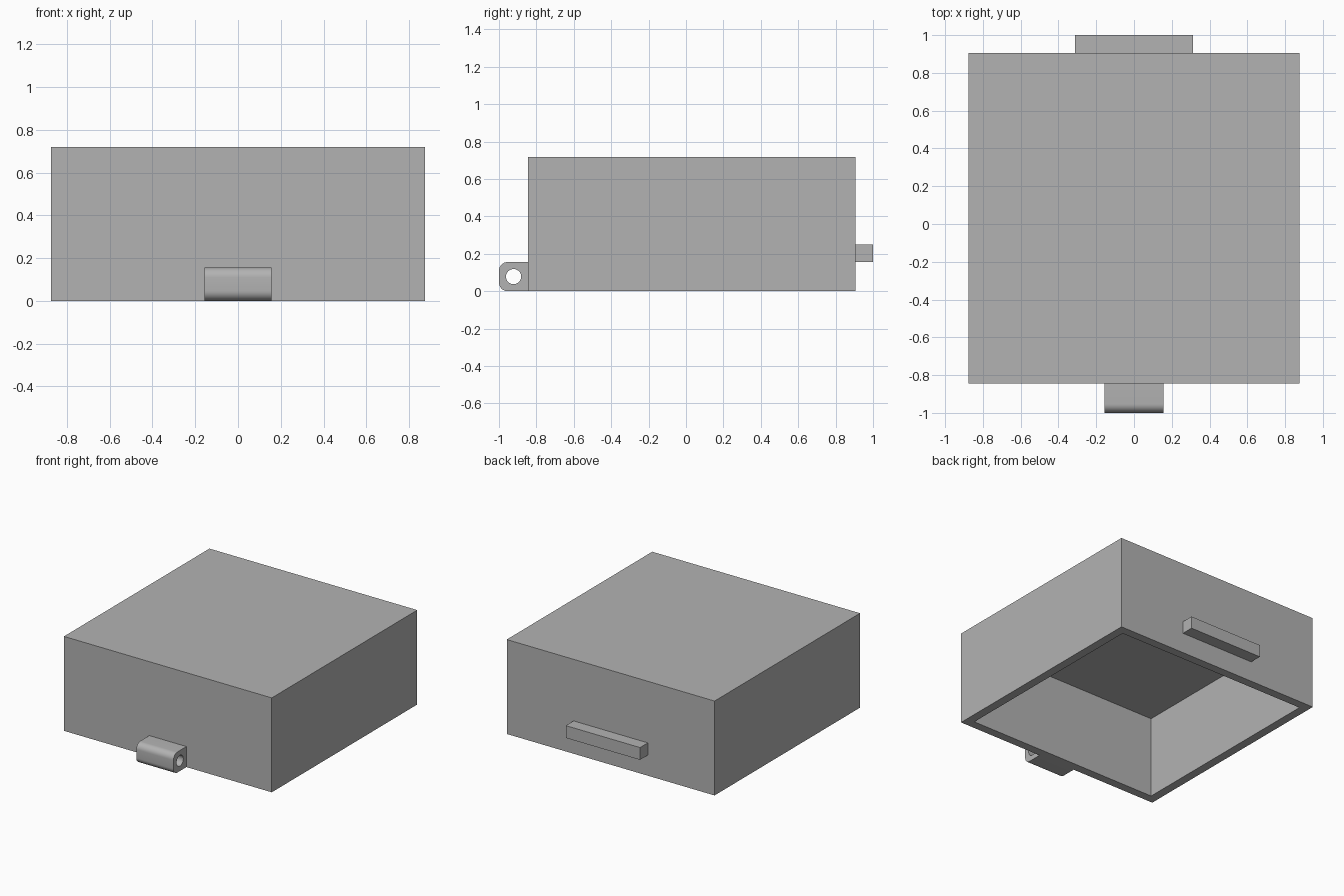
import bpy, bmesh, math
from mathutils import Matrix

if "Cube" in bpy.data.objects:
    bpy.data.objects.remove(bpy.data.objects["Cube"], do_unlink=True)

U = 1 / 32            # one design unit; the model is 64 units long

grey = bpy.data.materials.new("plain grey")
grey.use_nodes = True
grey.diffuse_color = (0.45, 0.45, 0.45, 1)
grey.node_tree.nodes["Principled BSDF"].inputs["Base Color"].default_value = grey.diffuse_color


def box_mesh(x, y, z):
    """Box as a bmesh from (low, high) pairs in design units."""
    bm = bmesh.new()
    bmesh.ops.create_cube(bm, size=1)
    for v in bm.verts:
        v.co = [U * (r[1] if c > 0 else r[0]) for c, r in zip(v.co, (x, y, z))]
    return bm


def finish(bm, name):
    mesh = bpy.data.meshes.new(name)
    bm.to_mesh(mesh)
    bm.free()
    mesh.materials.append(grey)
    obj = bpy.data.objects.new(name, mesh)
    bpy.context.collection.objects.link(obj)
    return obj


# Lid shell: a box hollowed out from below
bm = box_mesh((-28, 28), (-27, 29), (0, 23))
bottom = min(bm.faces, key=lambda f: f.calc_center_median().z)
bmesh.ops.inset_region(bm, faces=[bottom], thickness=3 * U)
ceiling = bmesh.ops.extrude_discrete_faces(bm, faces=[bottom])["faces"][0]
bmesh.ops.translate(bm, verts=ceiling.verts, vec=(0, 0, 20 * U))
bmesh.ops.recalc_face_normals(bm, faces=bm.faces)
finish(bm, "lid_shell")

# Grip bar on the back
finish(box_mesh((-10, 10), (29, 32), (5, 8)), "grip_bar")

# Hinge block with rounded outer edges
bm = box_mesh((-5, 5), (-32, -27), (0, 5))
outer = [e for e in bm.edges if all(v.co.y < -31 * U for v in e.verts)
         and abs(e.verts[0].co.z - e.verts[1].co.z) < U]
bmesh.ops.bevel(bm, geom=outer, offset=1.5 * U, segments=8, profile=0.5, affect='EDGES')
hinge = finish(bm, "hinge_block")

# Pin hole through the hinge
bm = bmesh.new()
bmesh.ops.create_cone(bm, cap_ends=True, segments=32, radius1=1.3 * U, radius2=1.3 * U, depth=14 * U,
                      matrix=Matrix.Translation((0, -29.5 * U, 2.5 * U)) @ Matrix.Rotation(math.pi / 2, 4, 'Y'))
cutter = finish(bm, "pin_hole_cutter")
cutter.hide_render = True
cut = hinge.modifiers.new("pin hole", 'BOOLEAN')
cut.object = cutter
cut.operation = 'DIFFERENCE'
cut.solver = 'EXACT'
bpy.ops.object.select_all(action='DESELECT')
bpy.context.view_layer.objects.active = hinge
hinge.select_set(True)
bpy.ops.object.modifier_apply(modifier=cut.name)
bpy.data.objects.remove(cutter, do_unlink=True)
bpy.ops.object.shade_smooth_by_angle(angle=math.radians(30))
